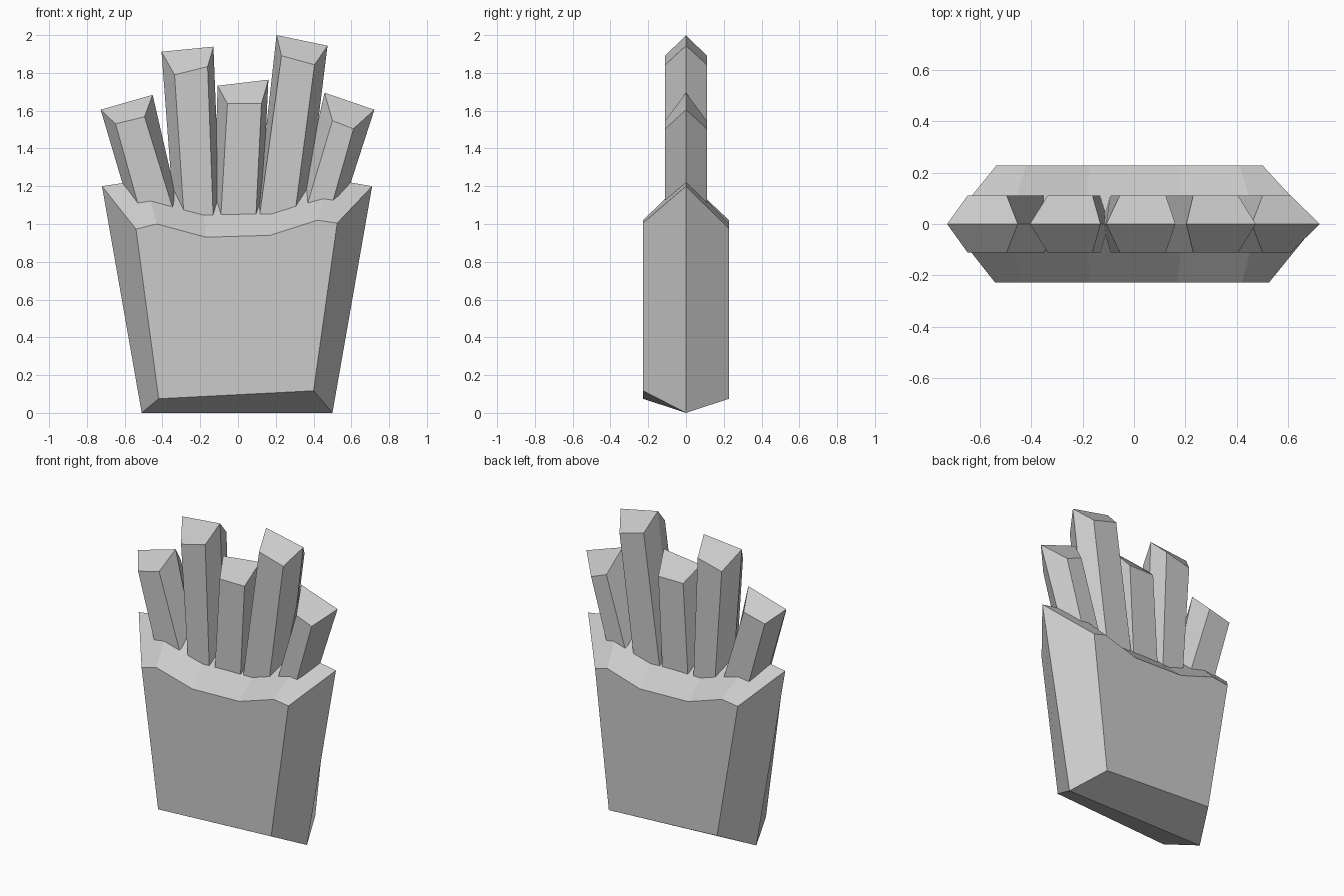
import bpy
import bmesh

if "Cube" in bpy.data.objects:
    bpy.data.objects.remove(bpy.data.objects["Cube"])


def faceted_slab(name, middle, front, back, depth):
    """Loft front outline -> wide middle outline -> back outline, capped with flat faces."""
    bm = bmesh.new()
    rings = [[bm.verts.new((x, y, z)) for x, z in outline]
             for outline, y in ((front, -depth), (middle, 0), (back, depth))]
    n = len(middle)
    for a, b in zip(rings, rings[1:]):
        for i in range(n):
            j = (i + 1) % n
            bm.faces.new((a[i], a[j], b[j], b[i]))
    bm.faces.new(rings[0])
    bm.faces.new(rings[-1])
    bmesh.ops.recalc_face_normals(bm, faces=bm.faces)
    mesh = bpy.data.meshes.new(name)
    bm.to_mesh(mesh)
    bm.free()
    obj = bpy.data.objects.new(name, mesh)
    bpy.context.collection.objects.link(obj)
    return obj


# Carton: wide seam outline, smaller front and back panels with a scooped rim
seam = [(-.51, 0), (.50, 0), (.71, 1.20), (.48, 1.24),
        (.19, 1.16), (-.19, 1.155), (-.49, 1.235), (-.72, 1.20)]
front_panel = [(-.42, .075), (.40, .117), (.525, 1.005), (.42, 1.02),
               (.17, .94), (-.17, .93), (-.43, 1.0), (-.54, .973)]
back_panel = [(-.385, .117), (.40, .075), (.50, .975), (.41, 1.0),
              (.175, .93), (-.175, .94), (-.42, 1.02), (-.535, 1.005)]
faceted_slab("carton", seam, front_panel, back_panel, .228)

# Fries: ridge top-left, ridge top-right, face top-left, face top-right,
# then the x positions of ridge and face edges where they sink into the carton
ROOT = 1.0
fries = [
    ((-.727, 1.605), (-.452, 1.684), (-.648, 1.53), (-.495, 1.568), (-.548, -.294), (-.50, -.32)),
    ((-.405, 1.912), (-.13, 1.939), (-.336, 1.79), (-.161, 1.833), (-.336, -.093), (-.283, -.13)),
    ((-.108, 1.732), (.161, 1.764), (-.056, 1.637), (.124, 1.637), (-.13, .124), (-.093, .093)),
    ((.204, 2.0), (.474, 1.944), (.23, 1.891), (.405, 1.843), (.093, .357), (.108, .294)),
    ((.458, 1.695), (.722, 1.605), (.50, 1.547), (.611, 1.504), (.30, .526), (.336, .468)),
]
for i, (rl, rr, fl, fr, ridge_x, face_x) in enumerate(fries, 1):
    ridge = [(ridge_x[0], ROOT), (ridge_x[1], ROOT), rr, rl]
    face = [(face_x[0], ROOT), (face_x[1], ROOT), fr, fl]
    faceted_slab(f"fry_{i}", ridge, face, face, .11)
